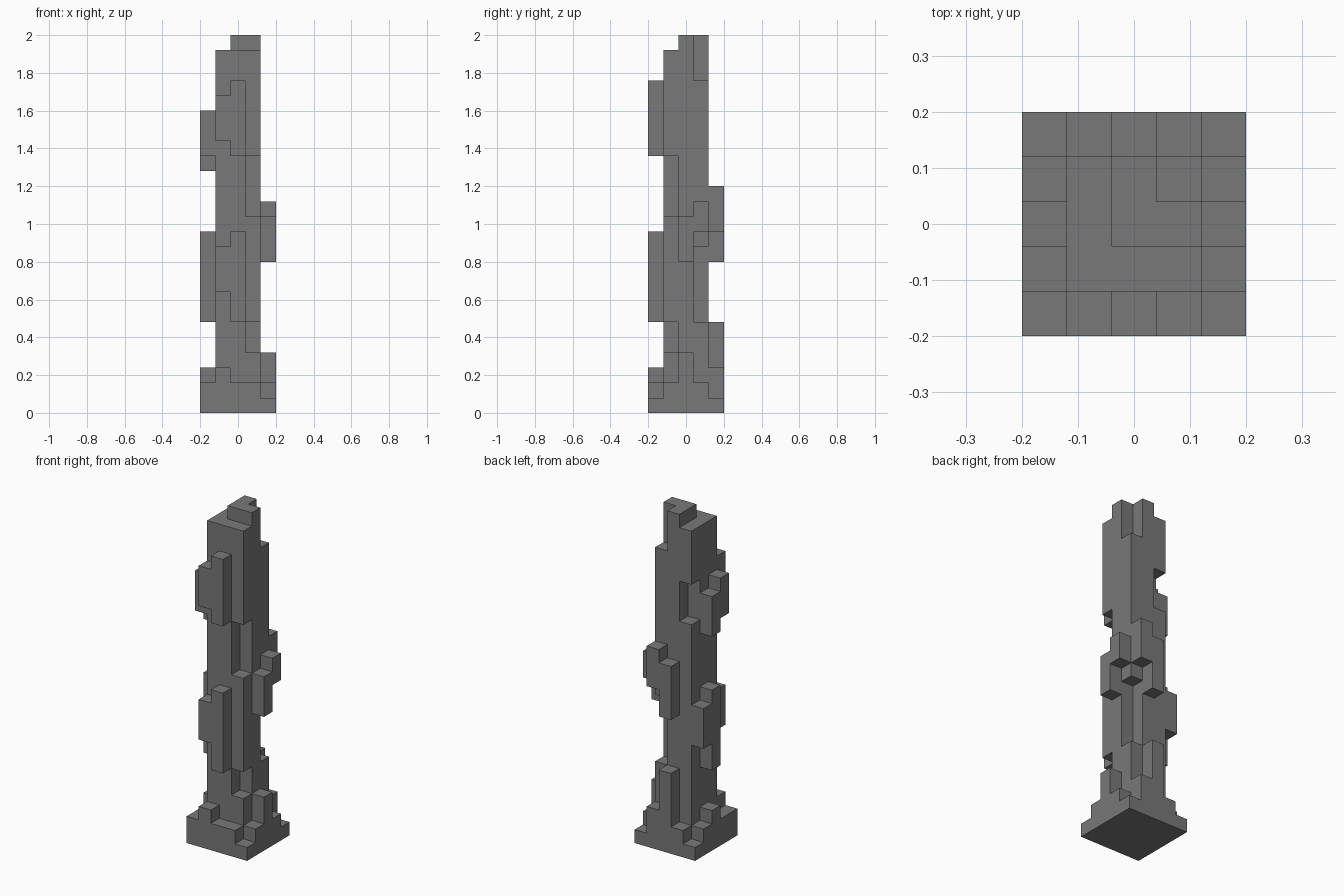
import bpy
import bmesh
from mathutils import Vector

CELL = 0.08
GRID = range(5)
CORE = range(1, 4)

if "Cube" in bpy.data.objects:
    bpy.data.objects.remove(bpy.data.objects["Cube"], do_unlink=True)

stone = bpy.data.materials.new("dark_grey_stone")
stone.use_nodes = True
colour = (0.19, 0.19, 0.19, 1)
stone.diffuse_color = colour
stone.node_tree.nodes["Principled BSDF"].inputs["Base Color"].default_value = colour

cells = set()


def column(x, y, low, high):
    """The cells of one upright column, from low to high."""
    return {(x, y, z) for z in range(low, high)}


def fill(*columns):
    for c in columns:
        cells.update(column(*c))


def carve(*columns):
    for c in columns:
        cells.difference_update(column(*c))


def build_shell(name):
    """One closed skin around all the filled cells."""
    bm = bmesh.new()
    corners = {}

    def corner(key):
        if key not in corners:
            shift = Vector((len(GRID) / 2, len(GRID) / 2, 0))
            corners[key] = bm.verts.new((Vector(key) - shift) * CELL)
        return corners[key]

    for cell in sorted(cells):
        for axis in range(3):
            for side in (0, 1):
                beside = list(cell)
                beside[axis] += 1 if side else -1
                if tuple(beside) in cells:
                    continue
                ring = []
                for u, v in ((0, 0), (1, 0), (1, 1), (0, 1)):
                    key = list(cell)
                    key[axis] += side
                    key[(axis + 1) % 3] += u
                    key[(axis + 2) % 3] += v
                    ring.append(corner(tuple(key)))
                bm.faces.new(ring if side else ring[::-1])
    mesh = bpy.data.meshes.new(name)
    bm.to_mesh(mesh)
    bm.free()
    mesh.materials.append(stone)
    obj = bpy.data.objects.new(name, mesh)
    bpy.context.collection.objects.link(obj)
    return obj


# Square plinth with three worn corners
for x in GRID:
    for y in GRID:
        fill((x, y, 0, 2))
carve((4, 0, 1, 2), (4, 4, 1, 2), (0, 4, 1, 2))

# Shaft, with a raised stepped crown
for x in CORE:
    for y in CORE:
        fill((x, y, 2, 24))
fill((2, 2, 24, 25), (2, 3, 24, 25), (3, 2, 24, 25))

# Notches broken out of the shaft corners
carve((3, 1, 4, 6), (3, 1, 13, 17))
carve((3, 3, 6, 11), (3, 3, 22, 25))
carve((1, 3, 17, 20))

# Front lumps
fill((1, 0, 2, 3), (1, 0, 8, 11), (2, 0, 6, 12))
fill((1, 0, 18, 21), (2, 0, 17, 22))

# Lumps on the +x side
fill((4, 2, 2, 4), (4, 2, 10, 13), (4, 3, 12, 14))

# Back lumps
fill((2, 4, 2, 6), (3, 4, 2, 3), (2, 4, 10, 14), (3, 4, 12, 15))

# Lumps on the -x side
fill((0, 2, 2, 3), (0, 2, 6, 12), (0, 3, 8, 11))
fill((0, 1, 17, 20), (0, 2, 16, 19))

build_shell("stone_pillar")
